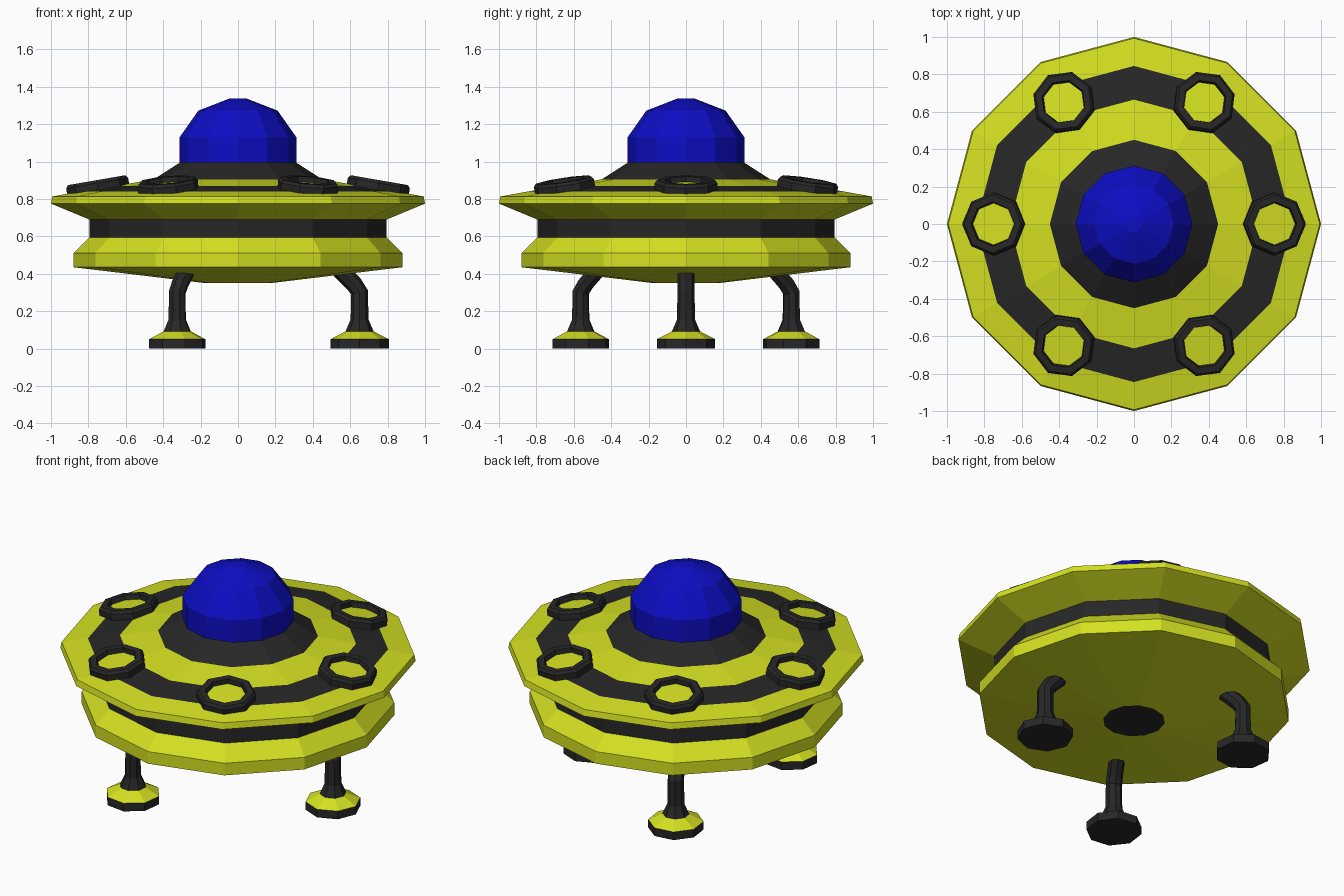
import bpy, bmesh
from math import sin, cos, pi, radians, atan2
from mathutils import Matrix, Vector

if "Cube" in bpy.data.objects:
    bpy.data.objects.remove(bpy.data.objects["Cube"])


def material(name, rgb):
    m = bpy.data.materials.new(name)
    m.diffuse_color = (*rgb, 1)
    m.use_nodes = True
    m.node_tree.nodes["Principled BSDF"].inputs["Base Color"].default_value = m.diffuse_color
    return m


YELLOW = material("yellow", (0.66, 0.75, 0.015))
BLACK = material("black", (0.02, 0.02, 0.02))
BLUE = material("blue", (0.004, 0.004, 0.55))
MATS = [YELLOW, BLACK, BLUE]


def skin(name, rings, bands, caps=(None, None), loop=False, matrix=Matrix()):
    """Join equal-sided rings of points; bands gives each strip's material."""
    bm = bmesh.new()
    vs = [[bm.verts.new(p) for p in ring] for ring in rings]
    n = len(rings[0])
    pairs = list(zip(vs, vs[1:])) + ([(vs[-1], vs[0])] if loop else [])
    for (a, b), mat in zip(pairs, bands):
        for i in range(n):
            j = (i + 1) % n
            bm.faces.new((a[i], a[j], b[j], b[i])).material_index = MATS.index(mat)
    for ring, mat in ((vs[0][::-1], caps[0]), (vs[-1], caps[1])):
        if mat:
            bm.faces.new(ring).material_index = MATS.index(mat)
    bmesh.ops.recalc_face_normals(bm, faces=bm.faces)
    me = bpy.data.meshes.new(name)
    bm.to_mesh(me)
    bm.free()
    for m in MATS:
        me.materials.append(m)
    ob = bpy.data.objects.new(name, me)
    ob.matrix_world = matrix
    bpy.context.collection.objects.link(ob)
    return ob


def circle(r, z, n):
    return [(r * cos(2 * pi * i / n), r * sin(2 * pi * i / n), z) for i in range(n)]


def lathe(name, profile, n, bands, **kw):
    return skin(name, [circle(r, z, n) for r, z in profile], bands, **kw)


Y, K, B = YELLOW, BLACK, BLUE

# Saucer hull with its dark bands and dome collar
lathe("hull", [(0.175, 0.35), (0.88, 0.435), (0.88, 0.51), (0.795, 0.595),
               (0.795, 0.69), (1.0, 0.775), (0.993, 0.813), (0.845, 0.84),
               (0.665, 0.868), (0.45, 0.905), (0.31, 0.995)], 12,
      [Y, Y, Y, K, Y, Y, Y, K, Y, K], caps=(K, K))

# Cockpit dome
lathe("dome", [(0.312, 0.985), (0.312, 1.13), (0.212, 1.272), (0.045, 1.337)], 12,
      [B, B, B], caps=(None, B))

# Six lamps lying on the sloped upper deck
tilt = atan2(0.095, 0.55)
for k in range(6):
    m = (Matrix.Rotation(k * pi / 3, 4, 'Z') @ Matrix.Translation((0.748, 0, 0.855))
         @ Matrix.Rotation(tilt, 4, 'Y'))
    lathe(f"lamp_ring_{k + 1}", [(0.168, -0.015), (0.168, 0.03), (0.155, 0.046),
                                 (0.118, 0.046), (0.108, -0.015)], 8,
          [K] * 5, loop=True, matrix=m)
    lathe(f"lamp_lens_{k + 1}", [(0.112, -0.01), (0.112, 0.018)], 8,
          [Y], caps=(Y, Y), matrix=m)

# Three landing legs, each a bent strut on a round foot
path = [(0.0, 0.085, 0.078, 0), (0.0, 0.155, 0.048, 0), (0.0, 0.30, 0.046, 15),
        (-0.03, 0.345, 0.046, 38), (-0.11, 0.425, 0.046, 45)]
for k in range(3):
    m = Matrix.Rotation(k * 2 * pi / 3, 4, 'Z') @ Matrix.Translation((0.65, 0, 0))
    lathe(f"foot_{k + 1}", [(0.156, 0), (0.156, 0.05), (0.075, 0.092)], 8,
          [K, Y], caps=(K, Y), matrix=m)
    rings = []
    for x, z, r, lean in path:
        rot = Matrix.Rotation(-radians(lean), 3, 'Y')
        rings.append([rot @ Vector(p) + Vector((x, 0, z)) for p in circle(r, 0, 8)])
    skin(f"leg_{k + 1}", rings, [K] * 4, caps=(K, K), matrix=m)
